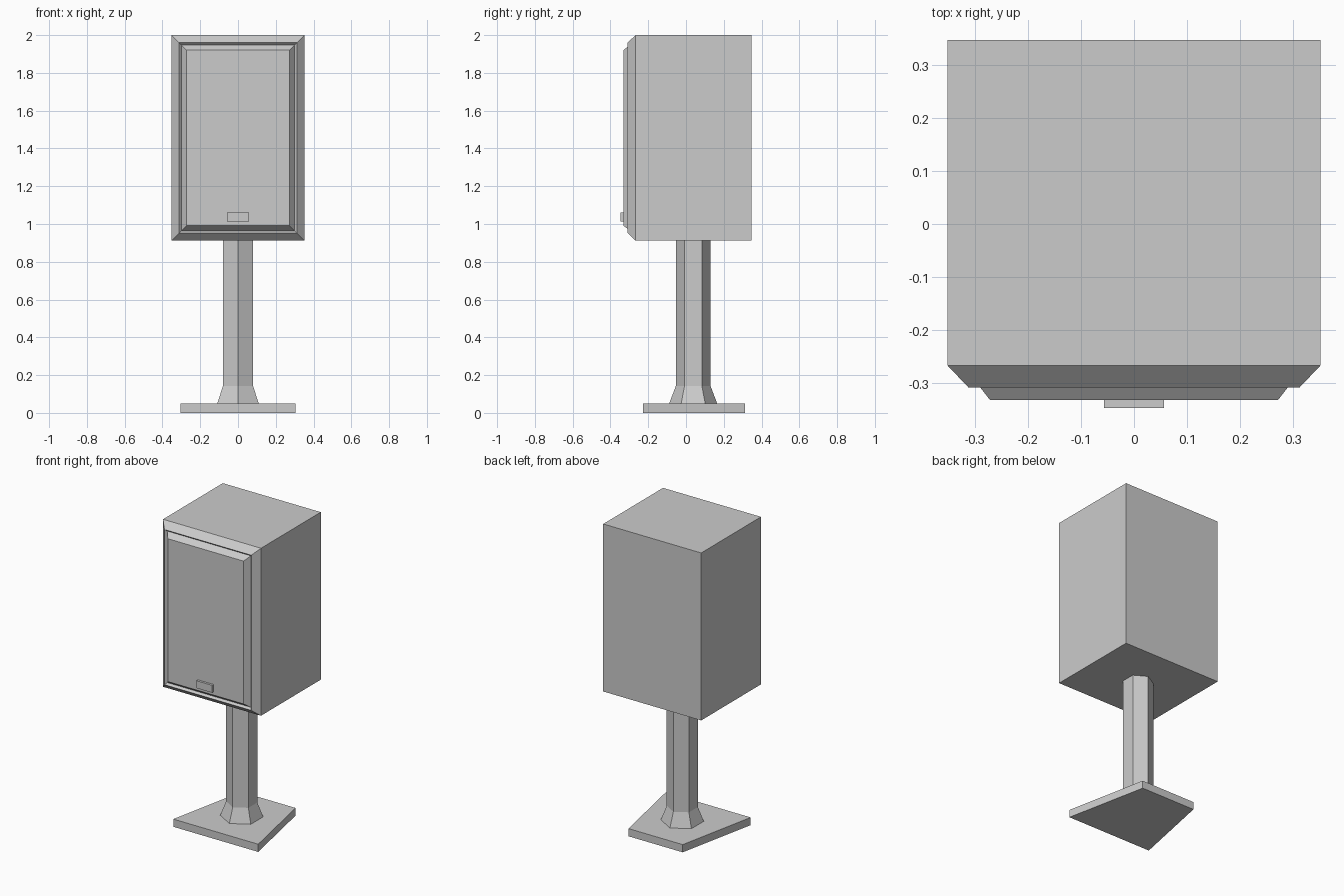
import bpy, bmesh, math

cube = bpy.data.objects.get("Cube")
if cube:
    bpy.data.objects.remove(cube, do_unlink=True)

GREY = (0.6, 0.6, 0.6, 1.0)
grey = bpy.data.materials.new("plain grey")
grey.use_nodes = True
grey.diffuse_color = GREY
for node in grey.node_tree.nodes:
    if node.type == 'BSDF_PRINCIPLED':
        node.inputs["Base Color"].default_value = GREY


def loft(name, rings):
    """Join matching rings of points into a closed, flat-shaded solid."""
    bm = bmesh.new()
    loops = [[bm.verts.new(p) for p in ring] for ring in rings]
    n = len(loops[0])
    for a, b in zip(loops, loops[1:]):
        for i in range(n):
            j = (i + 1) % n
            bm.faces.new((a[i], a[j], b[j], b[i]))
    bm.faces.new(loops[0])
    bm.faces.new(loops[-1])
    bmesh.ops.recalc_face_normals(bm, faces=bm.faces)
    mesh = bpy.data.meshes.new(name)
    bm.to_mesh(mesh)
    bm.free()
    mesh.materials.append(grey)
    obj = bpy.data.objects.new(name, mesh)
    bpy.context.collection.objects.link(obj)
    return obj


def upright_rect(half_width, low, high, inset, y):
    w = half_width - inset
    return [(-w, y, low + inset), (w, y, low + inset),
            (w, y, high - inset), (-w, y, high - inset)]


def hexagon(radius, z, centre_y=0.038):
    return [(radius * math.sin(k * math.pi / 3),
             centre_y + radius * math.cos(k * math.pi / 3), z) for k in range(6)]


# Cabinet: box, chamfered front rim, shallow groove and raised front panel
steps = [(0, 0.347), (0, -0.267), (0.04, -0.309), (0.052, -0.296), (0.08, -0.332)]
loft("cabinet", [upright_rect(0.352, 0.912, 2.0, d, y) for d, y in steps])

# Small plate on the front panel
loft("front_badge", [upright_rect(0.057, 1.013, 1.061, 0, y) for y in (-0.33, -0.347)])

# Six-sided post with flared foot
loft("stand_post", [hexagon(0.127, 0.05), hexagon(0.092, 0.142), hexagon(0.092, 0.914)])

# Base plate, tapering towards the back
outline = [(-0.305, -0.228), (0.305, -0.228), (0.195, 0.312), (-0.195, 0.312)]
loft("stand_base", [[(x, y, z) for x, y in outline] for z in (0, 0.05)])
